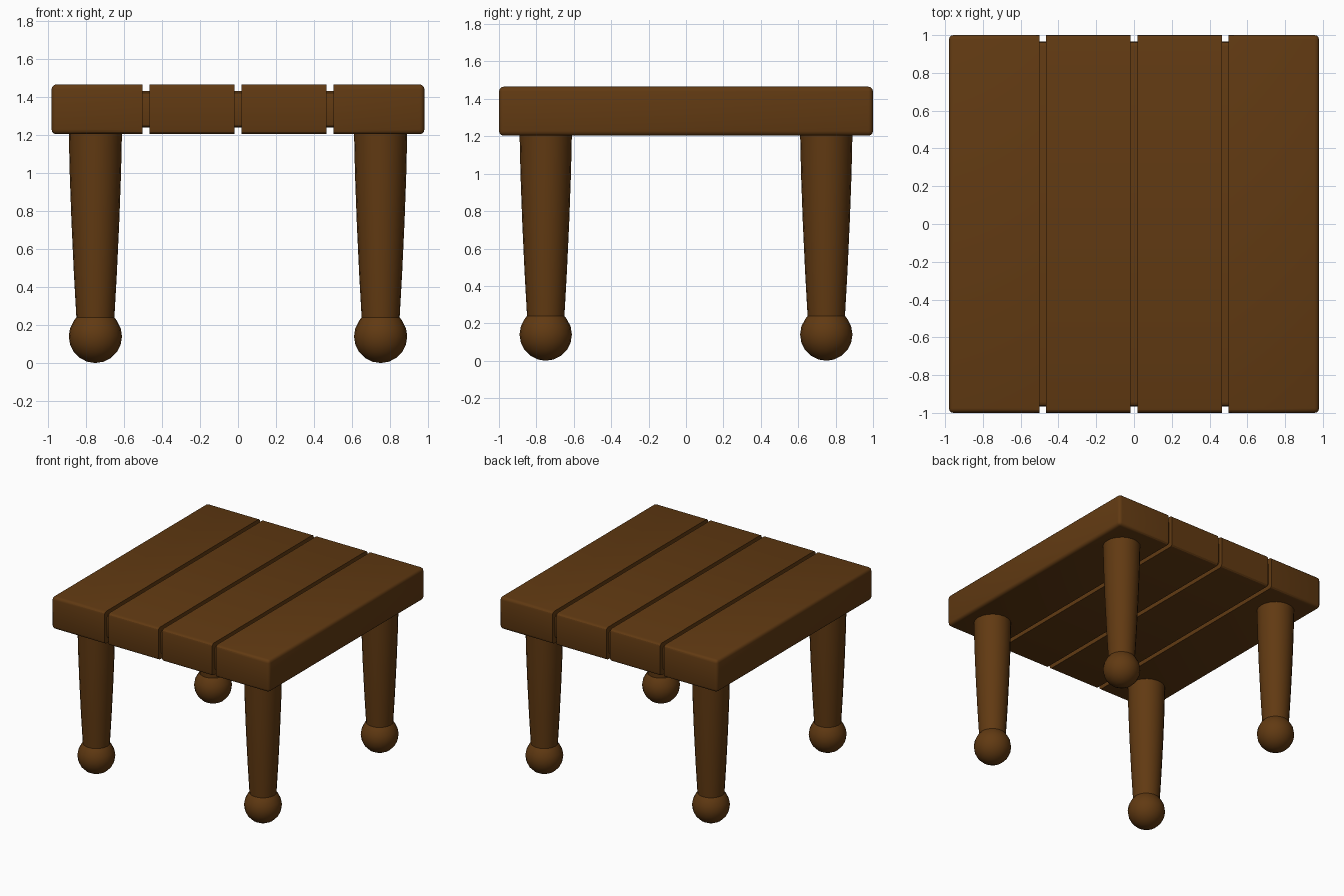
import bpy, bmesh
from math import pi, sin, cos
from mathutils import Vector

if "Cube" in bpy.data.objects:
    bpy.data.objects.remove(bpy.data.objects["Cube"])

wood = bpy.data.materials.new("dark_wood")
wood.diffuse_color = (0.12, 0.042, 0.006, 1)
wood.use_nodes = True
wood.node_tree.nodes["Principled BSDF"].inputs["Base Color"].default_value = wood.diffuse_color


def finish(name, bm, angle):
    bmesh.ops.recalc_face_normals(bm, faces=bm.faces)
    mesh = bpy.data.meshes.new(name)
    bm.to_mesh(mesh)
    bm.free()
    mesh.materials.append(wood)
    obj = bpy.data.objects.new(name, mesh)
    bpy.context.collection.objects.link(obj)
    bpy.ops.object.select_all(action='DESELECT')
    bpy.context.view_layer.objects.active = obj
    obj.select_set(True)
    bpy.ops.object.shade_smooth_by_angle(angle=angle)
    return obj


# Tabletop: rounded slab with grooves running right around it between four planks
LOW, HIGH, DEPTH = 1.203, 1.465, 0.035
mid = Vector((0, 0, (LOW + HIGH) / 2))
bm = bmesh.new()
bmesh.ops.create_cube(bm, size=1)
bmesh.ops.scale(bm, vec=(1.96, 2, HIGH - LOW), verts=bm.verts)
bmesh.ops.translate(bm, vec=mid, verts=bm.verts)
bmesh.ops.bevel(bm, geom=bm.edges[:], offset=0.025, segments=3, profile=0.5, affect='EDGES')
grooves = [(c - 0.0175, c + 0.0175) for c in (-0.484, 0, 0.484)]
for pair in grooves:
    for x in pair:
        bmesh.ops.bisect_plane(bm, geom=bm.verts[:] + bm.edges[:] + bm.faces[:],
                               plane_co=(x, 0, 0), plane_no=(1, 0, 0))
strips = [f for f in bm.faces
          if any(a < f.calc_center_median().x < b for a, b in grooves)]
new = bmesh.ops.extrude_face_region(bm, geom=strips)["geom"]
old = [f for f in strips if f.is_valid]
if old:
    bmesh.ops.delete(bm, geom=old, context='FACES')
ky, kz = 1 - DEPTH, 1 - DEPTH / ((HIGH - LOW) / 2)
for v in new:
    if isinstance(v, bmesh.types.BMVert):
        v.co.y *= ky
        v.co.z = mid.z + (v.co.z - mid.z) * kz
finish("tabletop", bm, pi / 6)

# Turned legs: ball foot below a gently swelling tapered shaft
BALL = 0.14
profile = [(BALL * sin(a), BALL - BALL * cos(a)) for a in (i * pi / 10 for i in range(8))]
profile += [(0.1, 0.24), (0.113, 0.47), (0.126, 0.75), (0.135, 1.0), (0.14, 1.22)]


def leg(name, x, y):
    bm = bmesh.new()
    verts = [bm.verts.new((x + r, y, z)) for r, z in profile]
    edges = [bm.edges.new(p) for p in zip(verts, verts[1:])]
    bmesh.ops.spin(bm, geom=verts + edges, cent=(x, y, 0), axis=(0, 0, 1),
                   angle=2 * pi, steps=20, use_merge=True)
    bmesh.ops.remove_doubles(bm, verts=bm.verts, dist=0.0005)
    finish(name, bm, pi / 5)


for side, x in (("left", -0.75), ("right", 0.75)):
    for end, y in (("front", -0.75), ("back", 0.75)):
        leg(f"{end}_{side}_leg", x, y)
